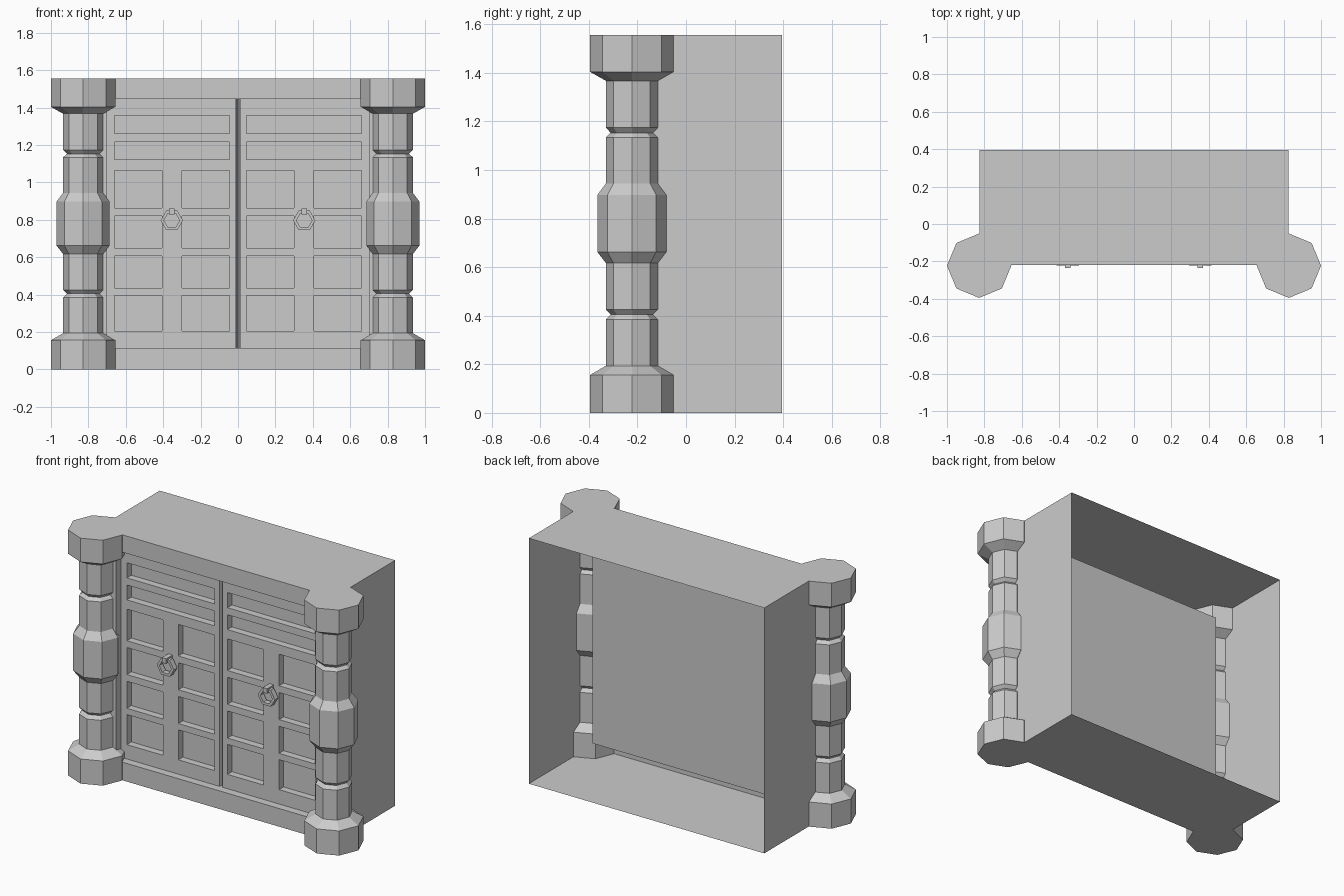
import bpy, bmesh, math
from mathutils import Vector, Matrix

if "Cube" in bpy.data.objects:
    bpy.data.objects.remove(bpy.data.objects["Cube"])


def finish(name, bm, mirror=True):
    bmesh.ops.recalc_face_normals(bm, faces=bm.faces)
    me = bpy.data.meshes.new(name)
    bm.to_mesh(me)
    bm.free()
    ob = bpy.data.objects.new(name, me)
    bpy.context.collection.objects.link(ob)
    if mirror:
        ob.modifiers.new("Mirror", 'MIRROR').use_clip = True
    return ob


def box(bm, lo, hi):
    lo, hi = Vector(lo), Vector(hi)
    size = hi - lo
    m = Matrix.Translation((lo + hi) / 2) @ Matrix.Diagonal((*size, 1))
    return bmesh.ops.create_cube(bm, size=1, matrix=m)["verts"]


def lathe(bm, profile, sides, matrix, closed=False):
    """Revolve (radius, height) points; closed joins last ring to first."""
    rings = [[bm.verts.new(matrix @ Vector((r * math.cos(a), r * math.sin(a), h)))
              for a in (2 * math.pi * i / sides for i in range(sides))]
             for r, h in profile]
    pairs = list(zip(rings, rings[1:]))
    if closed:
        pairs.append((rings[-1], rings[0]))
    else:
        bm.faces.new(rings[0])
        bm.faces.new(rings[-1])
    for a, b in pairs:
        for i in range(sides):
            j = (i + 1) % sides
            bm.faces.new((a[i], a[j], b[j], b[i]))


W, H = 0.825, 1.555
FRONT, DOOR, BACKING = -0.22, -0.17, -0.062
Z0, Z1, DOOR_W = 0.115, 1.445, 0.70

# Carcass: open-backed shell with a doorway pushed in from the front
bm = bmesh.new()
box(bm, (-W, FRONT, 0), (W, 0.395, H))
bm.faces.ensure_lookup_table()
back = max(bm.faces, key=lambda f: f.calc_center_median().y)
bmesh.ops.delete(bm, geom=[back], context='FACES_ONLY')
front = min(bm.faces, key=lambda f: f.calc_center_median().y)
bmesh.ops.inset_region(bm, faces=[front], thickness=0.1)
for v in front.verts:
    v.co = (math.copysign(DOOR_W, v.co.x), FRONT, Z1 if v.co.z > H / 2 else Z0)
inner = bmesh.ops.extrude_discrete_faces(bm, faces=[front])["faces"][0]
for v in inner.verts:
    v.co.y = BACKING
finish("cabinet_shell", bm, mirror=False)

# Doors: grid sheet with sunken panels and a V groove at the centre
xs = [0, 0.012, 0.045, 0.299, 0.407, 0.66, DOOR_W]
zs = [Z0, 0.206, 0.396, 0.436, 0.607, 0.65, 0.821, 0.864, 1.064,
      1.123, 1.217, 1.262, 1.358, Z1]
bm = bmesh.new()
grid = [[bm.verts.new((x, DOOR + (0.04 if x == 0 else 0), z)) for x in xs] for z in zs]
panels = []
for j in range(len(zs) - 1):
    for i in range(len(xs) - 1):
        f = bm.faces.new((grid[j][i], grid[j][i + 1], grid[j + 1][i + 1], grid[j + 1][i]))
        wide = j > 8
        if j % 2 == 1 and (i in (2, 4) or (wide and i == 3)):
            panels.append(f)
ext = bmesh.ops.extrude_face_region(bm, geom=panels)["geom"]
bmesh.ops.translate(bm, vec=(0, 0.045, 0),
                    verts=[g for g in ext if isinstance(g, bmesh.types.BMVert)])
bmesh.ops.delete(bm, geom=[f for f in panels if f.is_valid], context='FACES')
finish("panelled_doors", bm)

# Turned octagonal corner columns
half = [(0.172, 0), (0.172, 0.156), (0.107, 0.194), (0.107, 0.384), (0.087, 0.405),
        (0.107, 0.425), (0.107, 0.617), (0.142, 0.662)]
top = [(0.142, 0.897), (0.107, 0.944), (0.107, 1.134), (0.087, 1.153), (0.107, 1.174),
       (0.107, 1.367), (0.172, 1.404), (0.172, H)]
bm = bmesh.new()
lathe(bm, half + top, 8, Matrix.Translation((0.828, -0.223, 0)))
finish("corner_columns", bm)

# Hexagonal ring pulls with their mounts
bm = bmesh.new()
m = Matrix.Translation((0.354, -0.205, 0.797)) @ Matrix.Rotation(math.pi / 2, 4, 'X')
lathe(bm, [(0.06, -0.017), (0.06, 0.017), (0.042, 0.017), (0.042, -0.017)], 6, m, closed=True)
box(bm, (0.339, -0.235, 0.828), (0.369, DOOR, 0.86))
finish("ring_pulls", bm)
